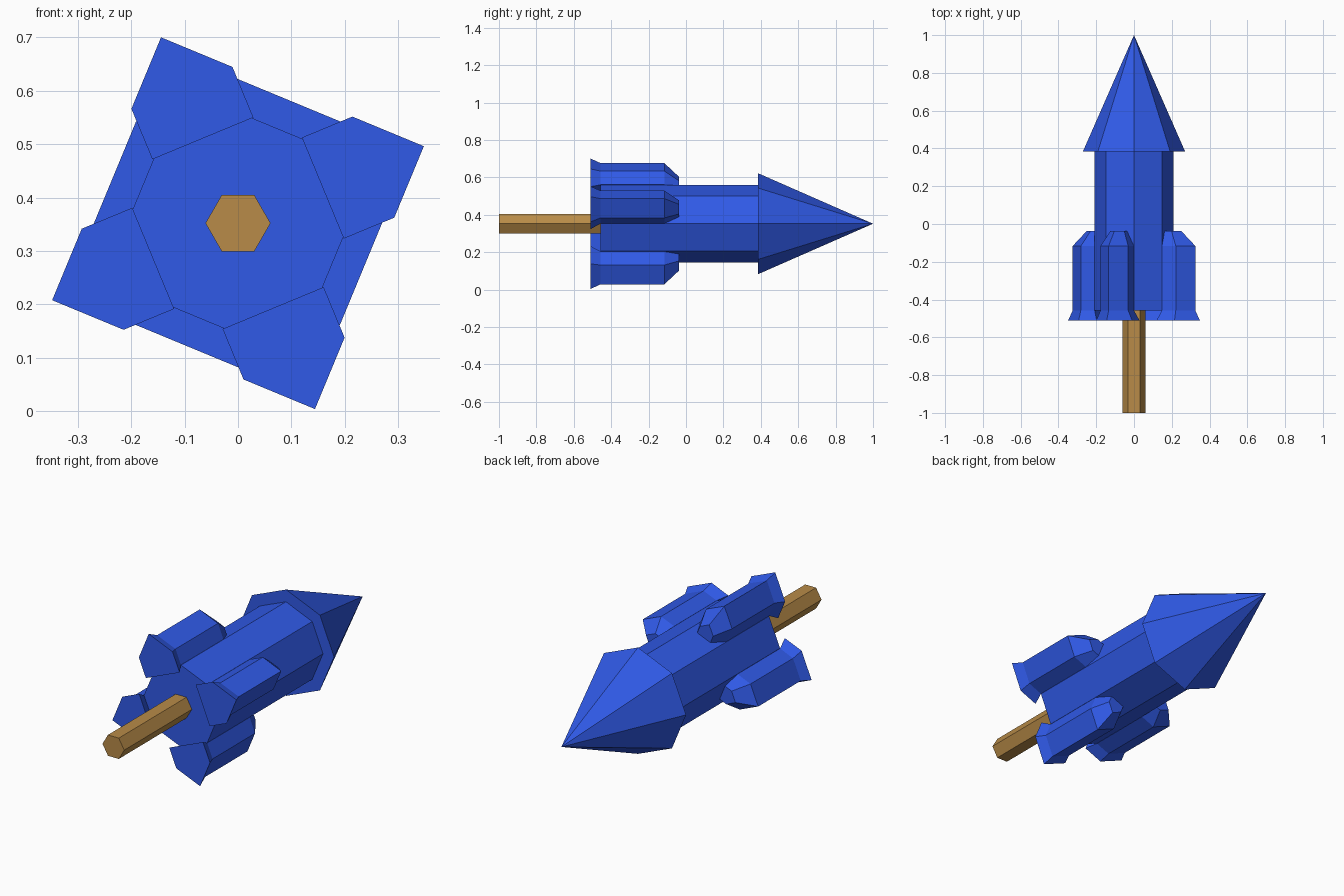
import bpy, bmesh
from math import sin, cos, pi, radians

if "Cube" in bpy.data.objects:
    bpy.data.objects.remove(bpy.data.objects["Cube"])

AXIS_Z = 0.352  # height of the rocket's long axis


def material(name, srgb):
    m = bpy.data.materials.new(name)
    lin = [((c / 255 + 0.055) / 1.055) ** 2.4 for c in srgb]
    m.diffuse_color = (*lin, 1)
    m.use_nodes = True
    m.node_tree.nodes["Principled BSDF"].inputs["Base Color"].default_value = m.diffuse_color
    return m


blue = material("blue", (48, 90, 232))
brown = material("wood brown", (184, 139, 72))


def loft(name, sections, mat):
    """Bridge (y, [(x, z), ...]) rings along y; a one-point ring is a tip."""
    bm = bmesh.new()
    rings = [[bm.verts.new((x, y, z + AXIS_Z)) for x, z in pts] for y, pts in sections]
    for a, b in zip(rings, rings[1:]):
        n = len(a)
        for i in range(n):
            j = (i + 1) % n
            if len(b) == 1:
                bm.faces.new((a[i], a[j], b[0]))
            else:
                bm.faces.new((a[i], a[j], b[j], b[i]))
    for ring in (rings[0], rings[-1]):
        if len(ring) > 2:
            bm.faces.new(ring)
    bmesh.ops.recalc_face_normals(bm, faces=bm.faces)
    mesh = bpy.data.meshes.new(name)
    bm.to_mesh(mesh)
    bm.free()
    mesh.materials.append(mat)
    ob = bpy.data.objects.new(name, mesh)
    bpy.context.collection.objects.link(ob)
    return ob


def ngon(n, r):
    return [(r * cos(2 * pi * i / n), r * sin(2 * pi * i / n)) for i in range(n)]


def house(angle, centre, s):
    """Five-sided booster section: flat against the body, ridge pointing out."""
    c, k = cos(angle), sin(angle)
    pts = [(s, 0), (0, s), (-s, s), (-s, -s), (0, -s)]
    return [((centre + r) * c - t * k, (centre + r) * k + t * c) for r, t in pts]


# Stick, octagonal body and nose cone
loft("stick", [(-1.0, ngon(6, 0.061)), (-0.45, ngon(6, 0.061))], brown)
loft("body", [(-0.457, ngon(8, 0.208)), (0.385, ngon(8, 0.208))], blue)
loft("nose_cone", [(0.385, ngon(8, 0.27)), (1.0, [(0, 0)])], blue)

# Four boosters: flared nozzle, straight barrel, blunt tapered tip
for i in range(4):
    a = radians(22.5 + 90 * i)
    loft(f"booster_{i + 1}", [
        (-0.51, house(a, 0.2745, 0.1025)),
        (-0.457, house(a, 0.272, 0.079)),
        (-0.116, house(a, 0.272, 0.079)),
        (-0.038, house(a, 0.232, 0.04)),
    ], blue)
